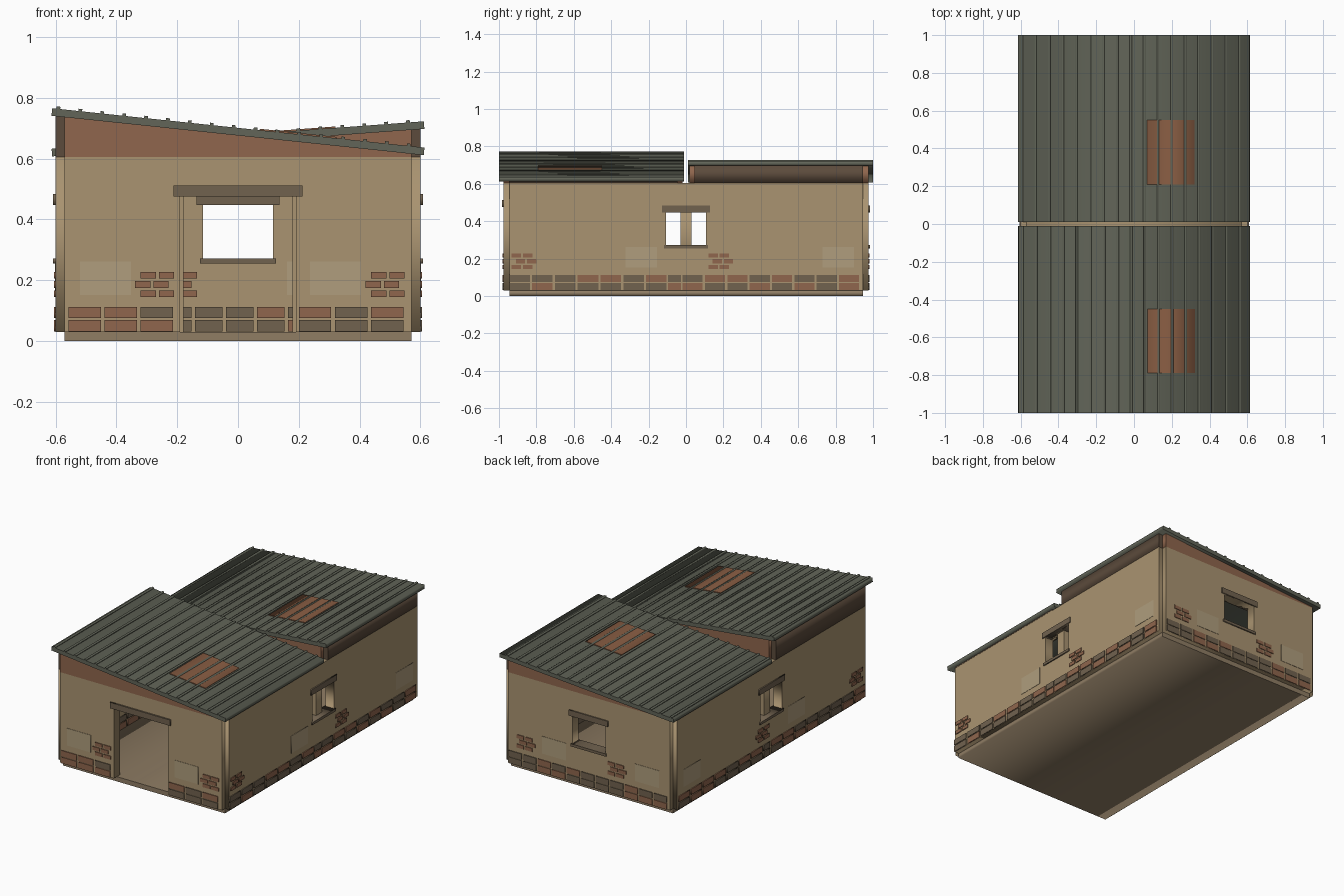
import bpy, math, random

if "Cube" in bpy.data.objects:
    bpy.data.objects.remove(bpy.data.objects["Cube"])

random.seed(4)


def material(name, rgb):
    m = bpy.data.materials.new(name)
    m.diffuse_color = [(c / 255) ** 2.2 for c in rgb] + [1]
    m.use_nodes = True
    m.node_tree.nodes["Principled BSDF"].inputs["Base Color"].default_value = m.diffuse_color
    return m


PLASTER = material("plaster", (168, 146, 112))
FLOOR = material("floor", (142, 124, 100))
STONE = material("dark_stone", (112, 98, 80))
BRICK = material("brick", (142, 102, 78))
PATCH = material("pale_plaster", (174, 156, 124))
TIMBER = material("dark_timber", (92, 76, 62))
ROOF = material("roof_metal", (98, 101, 89))
RUST = material("rust_patch", (138, 95, 70))


def rect(a, b, z0, z1):
    return [(a, z0), (b, z0), (b, z1), (a, z1)]


def panel(name, loops, axis, pos, thick, mat):
    """Filled upright profile (nested loops become holes), extruded along axis."""
    cu = bpy.data.curves.new(name, 'CURVE')
    cu.dimensions = '2D'
    cu.fill_mode = 'BOTH'
    cu.extrude = thick / 2
    for loop in loops:
        sp = cu.splines.new('POLY')
        sp.points.add(len(loop) - 1)
        for p, (u, z) in zip(sp.points, loop):
            p.co = (u, z, 0, 1)
        sp.use_cyclic_u = True
    tmp = bpy.data.objects.new(name + "_profile", cu)
    bpy.context.collection.objects.link(tmp)
    bpy.context.view_layer.update()
    me = bpy.data.meshes.new_from_object(tmp)
    bpy.data.objects.remove(tmp)
    me.materials.clear()
    me.materials.append(mat)
    ob = bpy.data.objects.new(name, me)
    bpy.context.collection.objects.link(ob)
    quarter = math.pi / 2
    if axis == 'y':
        ob.rotation_euler = (quarter, 0, 0)
        ob.location = (0, pos, 0)
    else:
        ob.rotation_euler = (quarter, 0, quarter)
        ob.location = (pos, 0, 0)
    return ob


X, Y, T = 0.57, 0.945, 0.06      # wall centrelines and thickness
Z0, Z1 = 0.03, 0.605             # wall bottom and top


def door_wall(half, door, top):
    return [[(-half, Z0), (-door, Z0), (-door, top), (door, top), (door, Z0),
             (half, Z0), (half, Z1), (-half, Z1)]]


def window_wall(half, win):
    return [rect(-half, half, Z0, Z1), rect(-win, win, 0.27, 0.447)]


# Floor slab and walls
panel("floor_slab", [rect(-X, X, 0, Z0)], 'y', 0, 2 * Y, FLOOR)
panel("front_wall", door_wall(X, 0.19, 0.475), 'y', -Y, T, PLASTER)
panel("dividing_wall", door_wall(X, 0.18, 0.475), 'y', 0, T, PLASTER)
panel("back_wall", window_wall(X, 0.115), 'y', Y, T, PLASTER)
panel("right_wall", window_wall(Y, 0.107), 'x', X, T, PLASTER)
panel("left_wall", window_wall(Y, 0.107), 'x', -X, T, PLASTER)

# Lintels and sills
panel("front_lintel", [rect(-0.212, 0.212, 0.475, 0.512)], 'y', -Y, 0.08, STONE)
for name, axis, pos, w in (("back", 'y', Y, 0.115), ("right", 'x', X, 0.107),
                           ("left", 'x', -X, 0.107)):
    panel(name + "_lintel", [rect(-w - 0.022, w + 0.022, 0.447, 0.483)], axis, pos, 0.075, STONE)
    panel(name + "_sill", [rect(-w - 0.01, w + 0.01, 0.255, 0.272)], axis, pos, 0.075, STONE)


def decorate(name, axis, pos, runs, patches, bricks, shift):
    """Footing blocks, pale repair patches and exposed bricks through one wall."""
    colours = {STONE: [], BRICK: []}
    for start, count, step in runs:
        for z0, z1 in ((0.031, 0.07), (0.076, 0.112)):
            for i in range(count):
                a = start + i * step
                m = BRICK if random.random() < 0.4 else STONE
                colours[m].append(rect(a, a + step - 0.012, z0, z1))
    for m, loops in colours.items():
        panel(f"{name}_{m.name}_footing", loops, axis, pos, 0.07, m)
    panel(name + "_patches", [rect(c - 0.084, c + 0.084, 0.152, 0.262) for c in patches],
          axis, pos, 0.064, PATCH)
    loops = []
    for c in bricks:
        for row in range(3):
            for k in (-0.03, 0.03):
                m = c + k + (shift if row == 1 else 0)
                z = 0.145 + 0.03 * row
                loops.append(rect(m - 0.025, m + 0.025, z, z + 0.022))
    panel(name + "_bricks", loops, axis, pos, 0.07, BRICK)


decorate("front", 'y', -Y, [(-0.557, 3, 0.1185), (0.2, 3, 0.1185)],
         (-0.436, 0.32), (-0.265, 0.493), -0.018)
decorate("back", 'y', Y, [(-0.59 + 0.102 * 0.4, 11, 0.102)],
         (0.245, -0.41), (0.45, -0.19), -0.018)
decorate("right", 'x', X, [(-0.945, 7, 0.122), (-0.095, 1, 0.08), (-0.018, 8, 0.1195)],
         (-0.24, 0.813), (-0.877, 0.175), 0.022)
decorate("left", 'x', -X, [(-0.94, 8, 0.1195), (0.02, 1, 0.075), (0.097, 7, 0.121)],
         (-0.25, 0.8), (-0.86, 0.08), 0.022)


# Two shed roofs with opposite slopes, with gables and side infill below
def shed(name, side, z_mid, slope):
    length = math.hypot(1, slope)

    def bar(x0, x1, h0, h1):
        return [(x - h * slope / length, z_mid + x * slope + h / length)
                for x, h in ((x0, h0), (x1, h0), (x1, h1), (x0, h1))]

    def under(x):
        return z_mid + x * slope - 0.012

    def infill(a, b):
        return [(a, Z1), (b, Z1), (b, under(b)), (a, under(a))]

    yc = side * 0.505
    panel(name + "_roof", [bar(-0.612, 0.612, -0.0125, 0.0125)], 'y', yc, 0.99, ROOF)
    ribs = [-0.592 + 0.072 * i for i in range(17)]
    panel(name + "_roof_ribs", [bar(x - 0.006, x + 0.006, 0.012, 0.02) for x in ribs],
          'y', yc, 0.99, ROOF)
    panel(name + "_roof_patch", [bar(0.07, 0.322, 0.012, 0.017)], 'y',
          0.38 if side > 0 else -0.62, 0.34, RUST)
    panel(name + "_outer_gable", [infill(-X, X)], 'y', side * Y, T, BRICK)
    panel(name + "_inner_gable", [infill(-X, X)], 'y', side * 0.035, 0.03, BRICK)
    panel(name + "_side_infill", [infill(-0.6, -0.54), infill(0.54, 0.6)],
          'y', side * 0.495, 0.9, TIMBER)


shed("front", -1, 0.6885, -0.1057)
shed("back", 1, 0.665, 0.0738)
